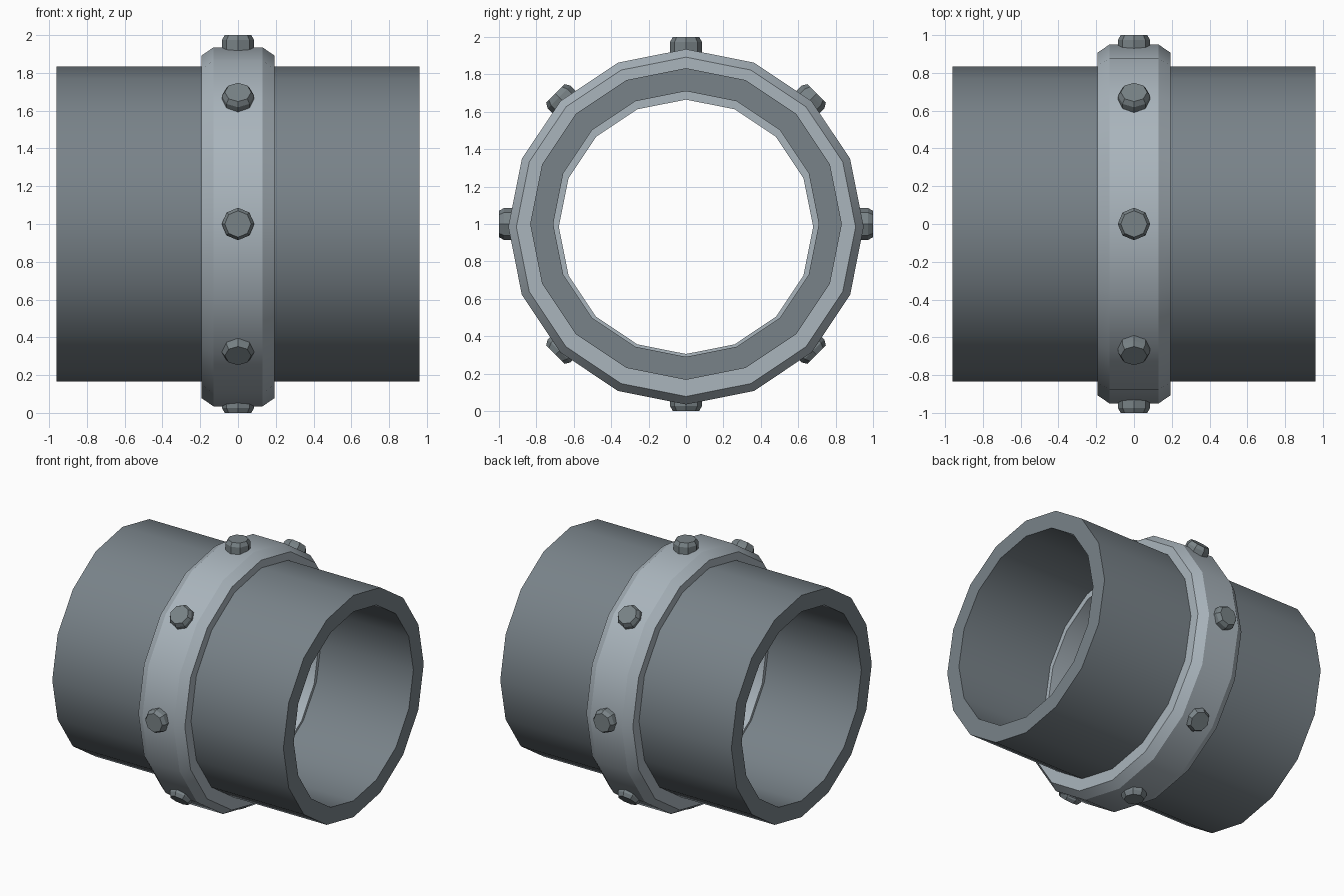
import bpy, bmesh, math
from mathutils import Matrix

if "Cube" in bpy.data.objects:
    bpy.data.objects.remove(bpy.data.objects["Cube"])


def material(name, color):
    mat = bpy.data.materials.new(name)
    mat.diffuse_color = (*color, 1)
    mat.use_nodes = True
    mat.node_tree.nodes["Principled BSDF"].inputs["Base Color"].default_value = mat.diffuse_color
    return mat


DARK = material("dark_steel", (0.19, 0.225, 0.25))
LIGHT = material("light_steel", (0.40, 0.46, 0.505))
BOLT = material("bolt_steel", (0.19, 0.225, 0.24))


def finish(name, bm, mat, smooth=True):
    bmesh.ops.recalc_face_normals(bm, faces=bm.faces)
    mesh = bpy.data.meshes.new(name)
    bm.to_mesh(mesh)
    bm.free()
    mesh.materials.append(mat)
    ob = bpy.data.objects.new(name, mesh)
    bpy.context.collection.objects.link(ob)
    if smooth:
        bpy.ops.object.select_all(action='DESELECT')
        ob.select_set(True)
        bpy.context.view_layer.objects.active = ob
        bpy.ops.object.shade_smooth_by_angle(angle=math.radians(28))
    return ob


def lathe_x(name, profile, z, mat, sides=16):
    """Revolve a closed (x, radius) profile about the x axis at height z."""
    bm = bmesh.new()
    rings = []
    for i in range(sides):
        a = 2 * math.pi * i / sides
        rings.append([bm.verts.new((x, r * math.sin(a), z + r * math.cos(a)))
                      for x, r in profile])
    n = len(profile)
    for i in range(sides):
        p, q = rings[i], rings[(i + 1) % sides]
        for j in range(n):
            k = (j + 1) % n
            bm.faces.new((p[j], p[k], q[k], q[j]))
    return finish(name, bm, mat)


def bolt(name, angle, reach):
    """Eight-sided bolt head with a chamfered top, pointing outward."""
    bm = bmesh.new()
    levels = [(0.90, 0.086), (0.973, 0.086), (1.0, 0.070)]
    loops = [[bm.verts.new((r * math.cos(k * math.pi / 4),
                            r * math.sin(k * math.pi / 4), h + reach - 1))
              for k in range(8)] for h, r in levels]
    for a, b in zip(loops, loops[1:]):
        for k in range(8):
            m = (k + 1) % 8
            bm.faces.new((a[k], a[m], b[m], b[k]))
    bm.faces.new(loops[0])
    bm.faces.new(loops[-1])
    bm.transform(Matrix.Translation((0, 0, 1)) @ Matrix.Rotation(angle, 4, 'X'))
    return finish(name, bm, BOLT, smooth=False)


# Main pipe
lathe_x("pipe", [(-0.96, 0.71), (-0.96, 0.833), (0.96, 0.833), (0.96, 0.71)], 1.0, DARK)

# Joint collar, chamfered outside, forming a small lip inside the pipe
lathe_x("collar", [(-0.193, 0.68), (-0.193, 0.907), (-0.13, 0.95),
                   (0.13, 0.95), (0.193, 0.907), (0.193, 0.68)], 0.985, LIGHT)

# Bolts around the collar, the diagonal ones set slightly deeper
for i in range(8):
    bolt(f"bolt_{i + 1}", i * math.pi / 4, 0.987 if i % 2 else 1.0)
